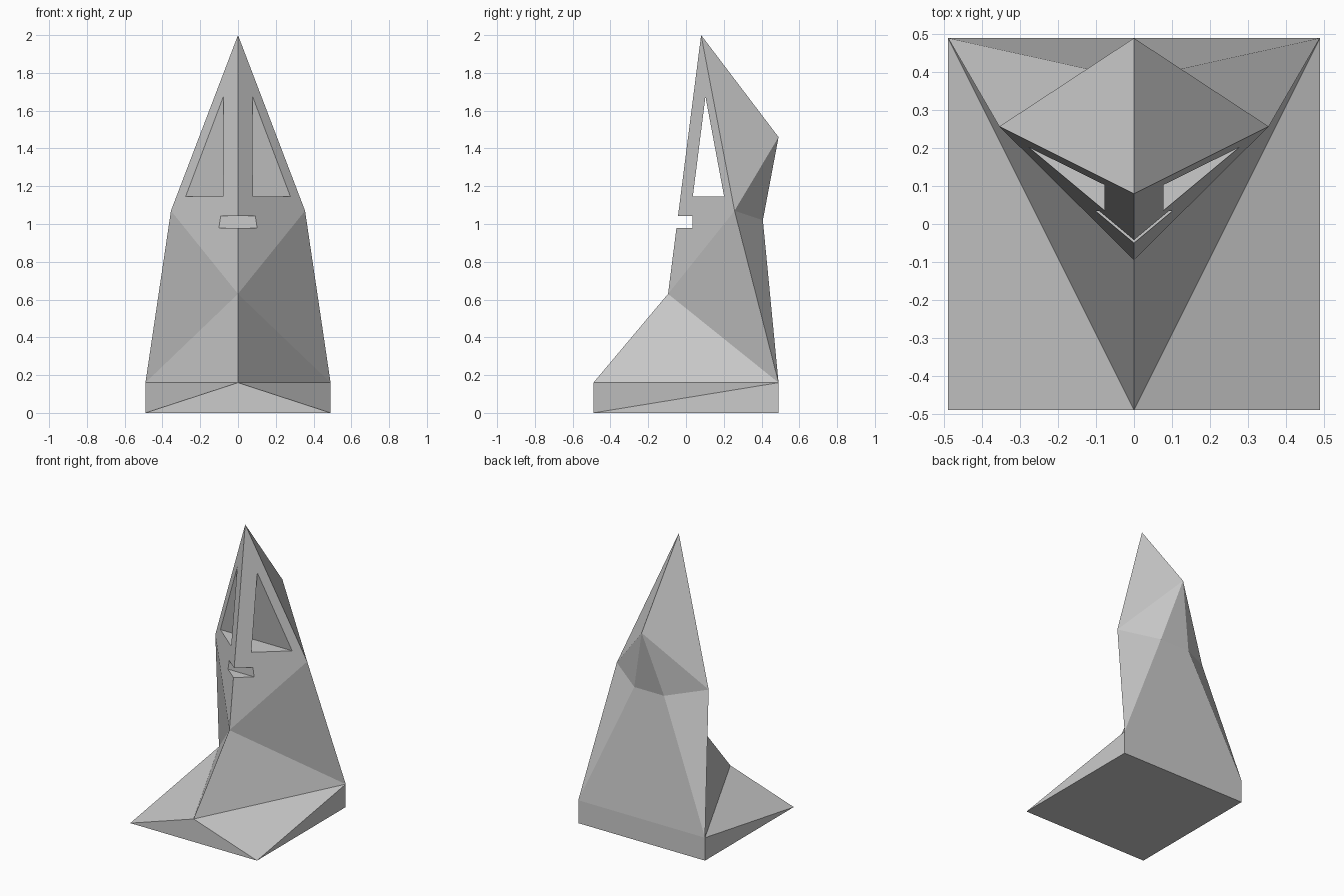
import bpy, bmesh

if "Cube" in bpy.data.objects:
    bpy.data.objects.remove(bpy.data.objects["Cube"])

P = {  # right half of the faceted figure
    "front_bottom": (0, -0.49, 0), "front_corner": (0.49, -0.49, 0),
    "back_corner": (0.49, 0.49, 0), "back_bottom": (0, 0.49, 0),
    "toe": (0, -0.49, 0.16), "hip": (0.49, 0.49, 0.16), "tail": (0, 0.49, 0.16),
    "chest": (0, -0.095, 0.63), "cheek": (0.355, 0.257, 1.07),
    "nape": (0.115, 0.407, 1.02), "nape_mid": (0, 0.407, 1.02),
    "crown": (0, 0.49, 1.46), "peak": (0, 0.08, 2.0),
}
FACES = [
    # base
    "front_bottom front_corner toe", "front_corner back_corner hip",
    "front_corner hip toe", "back_corner back_bottom tail hip",
    "front_bottom back_bottom back_corner front_corner",
    # robe and face
    "toe hip chest", "chest hip cheek", "chest cheek peak",
    # back of body and hood
    "hip nape cheek", "hip tail nape_mid nape", "nape nape_mid crown",
    "cheek nape crown", "cheek crown peak",
]


def add_object(name, bm):
    bmesh.ops.recalc_face_normals(bm, faces=bm.faces[:])
    mesh = bpy.data.meshes.new(name)
    bm.to_mesh(mesh)
    bm.free()
    ob = bpy.data.objects.new(name, mesh)
    bpy.context.collection.objects.link(ob)
    return ob


def side_prism(name, profile, half_width):
    """Extrude a (y, z) profile across x."""
    bm = bmesh.new()
    face = bm.faces.new([bm.verts.new((-half_width, y, z)) for y, z in profile])
    ext = bmesh.ops.extrude_face_region(bm, geom=[face])
    verts = [g for g in ext["geom"] if isinstance(g, bmesh.types.BMVert)]
    bmesh.ops.translate(bm, verts=verts, vec=(2 * half_width, 0, 0))
    ob = add_object(name, bm)
    ob.hide_render = True
    return ob


# Hooded figure: build one half, mirror across x
bm = bmesh.new()
v = {k: bm.verts.new(co) for k, co in P.items()}
for f in FACES:
    bm.faces.new([v[k] for k in f.split()])
bmesh.ops.mirror(bm, geom=bm.verts[:] + bm.edges[:] + bm.faces[:],
                 axis='X', merge_dist=0.0005)
bmesh.ops.remove_doubles(bm, verts=bm.verts[:], dist=0.0005)
# join coplanar halves of the bottom, front and back
bmesh.ops.dissolve_limit(bm, angle_limit=0.002, verts=bm.verts[:], edges=bm.edges[:])
figure = add_object("hooded_figure", bm)

# Eye tunnel behind the nose ridge, and mouth notch
cutters = [
    side_prism("eye_cutter", [(0.036, 1.145), (0.202, 1.145), (0.103, 1.675)], 0.6),
    side_prism("mouth_cutter", [(-0.3, 0.98), (0.034, 0.98), (0.034, 1.043), (-0.3, 1.043)], 0.3),
]
bpy.context.view_layer.objects.active = figure
for c in cutters:
    mod = figure.modifiers.new(c.name, 'BOOLEAN')
    mod.operation, mod.solver, mod.object = 'DIFFERENCE', 'EXACT', c
    bpy.ops.object.modifier_apply(modifier=mod.name)
    bpy.data.objects.remove(c, do_unlink=True)
